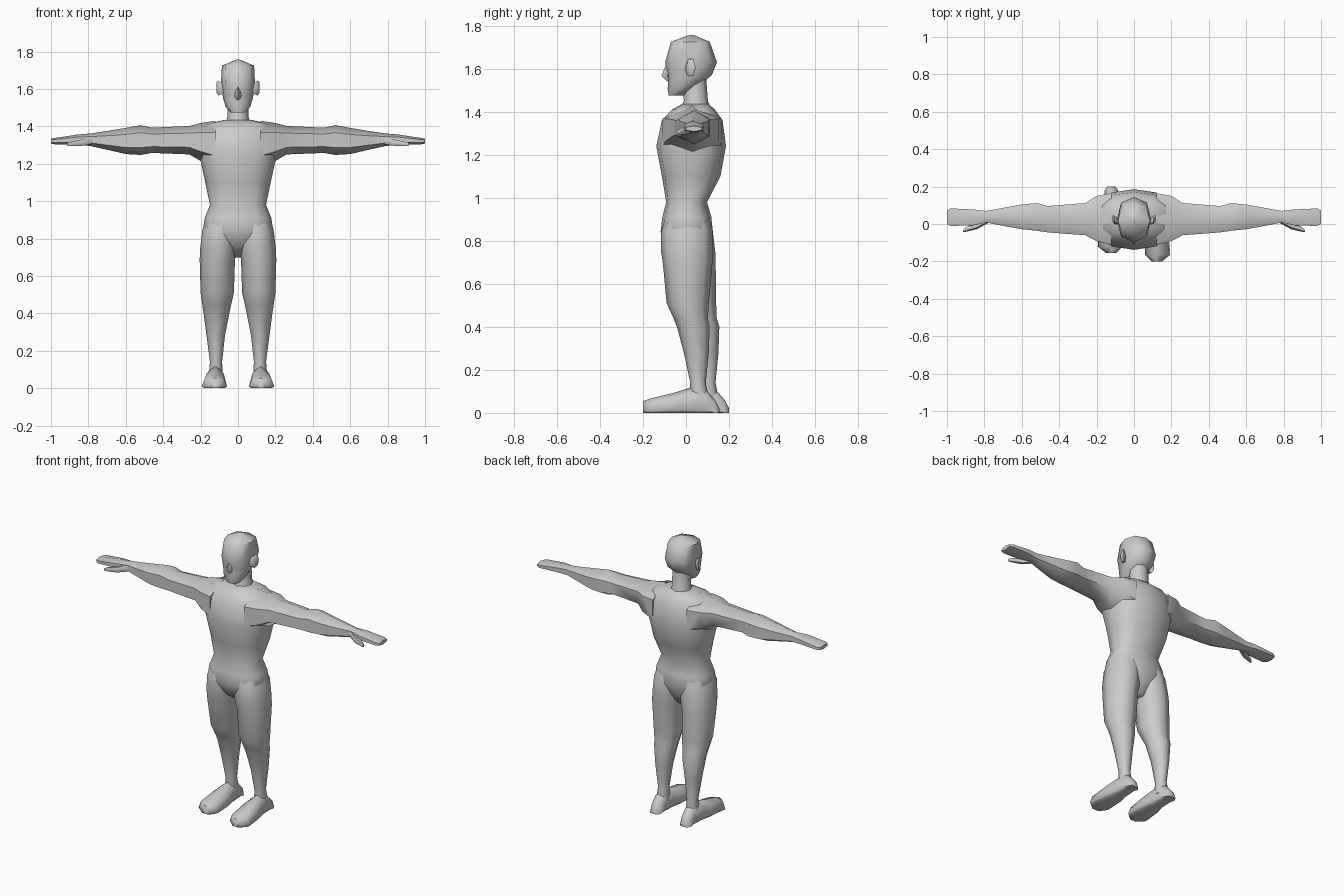
import bpy, bmesh
from math import sin, cos, pi, radians

AXES = {'z': lambda t, a, b: (a, b, t),
        'x': lambda t, a, b: (t, a, b),
        'y': lambda t, a, b: (a, t, b)}


def loft(name, axis, rings, n=8, phase=0.0, power=1.0, side=1, bend=None):
    """Skin of n-sided rings; ring = (t, a min, a max, b min, b max) along the axis."""
    ang = [2 * pi * (i + phase) / n for i in range(n)]

    def unit(vals):
        m = max(abs(v) for v in vals)
        return [(abs(v) / m) ** power * (1 if v > 0 else -1) for v in vals]
    ca, cb = unit([cos(a) for a in ang]), unit([sin(a) for a in ang])
    bm = bmesh.new()
    loops = []
    for t, a0, a1, b0, b1 in rings:
        loop = []
        for u, v in zip(ca, cb):
            x, y, z = AXES[axis](t, (a0 + a1) / 2 + u * (a1 - a0) / 2,
                                 (b0 + b1) / 2 + v * (b1 - b0) / 2)
            if bend:
                y += bend(z)
            loop.append(bm.verts.new((x * side, y, max(z, 0))))
        loops.append(loop)
    for p, q in zip(loops, loops[1:]):
        for i in range(n):
            j = (i + 1) % n
            bm.faces.new((p[i], p[j], q[j], q[i]))
    bm.faces.new(loops[0])
    bm.faces.new(loops[-1])
    bmesh.ops.recalc_face_normals(bm, faces=bm.faces)
    me = bpy.data.meshes.new(name)
    bm.to_mesh(me)
    bm.free()
    ob = bpy.data.objects.new(name, me)
    bpy.context.collection.objects.link(ob)
    bpy.ops.object.select_all(action='DESELECT')
    ob.select_set(True)
    bpy.context.view_layer.objects.active = ob
    bpy.ops.object.shade_smooth_by_angle(angle=radians(58))
    return ob


# Torso from crotch to shoulders
loft("torso", 'z', [
    (0.70, -0.03, 0.03, 0.00, 0.06),
    (0.76, -0.11, 0.11, -0.08, 0.10),
    (0.84, -0.188, 0.188, -0.118, 0.125),
    (0.91, -0.178, 0.178, -0.11, 0.118),
    (0.98, -0.15, 0.15, -0.092, 0.098),
    (1.10, -0.175, 0.175, -0.112, 0.16),
    (1.24, -0.205, 0.205, -0.138, 0.186),
    (1.36, -0.205, 0.205, -0.112, 0.17),
    (1.41, -0.18, 0.18, -0.065, 0.135),
    (1.435, -0.07, 0.07, -0.02, 0.105)], n=12, power=0.8)

# Neck and head
loft("neck", 'z', [
    (1.40, -0.075, 0.075, -0.035, 0.12),
    (1.45, -0.056, 0.056, -0.01, 0.102),
    (1.58, -0.058, 0.058, -0.02, 0.092)])
loft("head", 'z', [
    (1.475, -0.04, 0.04, -0.08, -0.01),
    (1.505, -0.066, 0.066, -0.085, 0.03),
    (1.545, -0.078, 0.078, -0.084, 0.09),
    (1.57, -0.083, 0.083, -0.088, 0.12),
    (1.63, -0.091, 0.091, -0.097, 0.144),
    (1.725, -0.086, 0.086, -0.07, 0.11),
    (1.757, -0.01, 0.01, 0.015, 0.035)], n=8, power=0.8)
loft("nose", 'z', [
    (1.54, -0.012, 0.012, -0.085, -0.06),
    (1.565, -0.018, 0.018, -0.114, -0.06),
    (1.61, -0.01, 0.01, -0.097, -0.06)], n=4)


def stagger(z):
    """The leg on -x is set slightly back."""
    return 0.045 * min(1, max(0, (0.85 - z) / 0.45))


for side in (1, -1):
    bend = stagger if side < 0 else None
    label = "left" if side > 0 else "right"
    loft(label + "_ear", 'x', [
        (0.08, -0.005, 0.025, 1.575, 1.625),
        (0.105, 0.0, 0.045, 1.565, 1.645),
        (0.115, 0.015, 0.045, 1.58, 1.635)], n=6, side=side)
    # Arm with flared shoulder, elbow and flat hand
    loft(label + "_arm", 'x', [
        (0.12, -0.11, 0.165, 1.18, 1.43),
        (0.20, -0.092, 0.15, 1.215, 1.418),
        (0.26, -0.06, 0.112, 1.25, 1.402),
        (0.46, -0.045, 0.096, 1.258, 1.393),
        (0.52, -0.036, 0.112, 1.247, 1.406),
        (0.60, -0.028, 0.104, 1.252, 1.392),
        (0.70, -0.01, 0.086, 1.275, 1.375),
        (0.79, 0.008, 0.07, 1.295, 1.362),
        (0.86, -0.008, 0.078, 1.302, 1.356),
        (0.98, -0.01, 0.083, 1.304, 1.338),
        (1.00, 0.0, 0.072, 1.308, 1.334)], n=6, phase=0.5, side=side)
    loft(label + "_thumb", 'x', [
        (0.78, 0.005, 0.045, 1.305, 1.345),
        (0.84, -0.028, 0.01, 1.295, 1.328),
        (0.90, -0.042, -0.018, 1.294, 1.316),
        (0.915, -0.044, -0.034, 1.297, 1.31)], n=6, side=side)
    # Leg
    loft(label + "_leg", 'z', [
        (0.94, 0.02, 0.155, -0.08, 0.09),
        (0.85, 0.0, 0.190, -0.115, 0.124),
        (0.75, 0.002, 0.202, -0.116, 0.126),
        (0.69, 0.016, 0.205, -0.107, 0.122),
        (0.51, 0.022, 0.20, -0.09, 0.106),
        (0.44, 0.038, 0.19, -0.058, 0.102),
        (0.40, 0.046, 0.184, -0.042, 0.11),
        (0.28, 0.07, 0.168, -0.01, 0.106),
        (0.14, 0.085, 0.15, 0.02, 0.092),
        (0.05, 0.08, 0.158, 0.015, 0.11)], side=side, bend=bend)
    # Foot, flat underneath
    foot = loft(label + "_foot", 'y', [
        (-0.20, 0.095, 0.15, -0.03, 0.055),
        (-0.165, 0.058, 0.194, -0.05, 0.067),
        (-0.05, 0.06, 0.184, -0.07, 0.095),
        (0.02, 0.076, 0.166, -0.09, 0.118),
        (0.09, 0.082, 0.16, -0.09, 0.112),
        (0.135, 0.085, 0.157, -0.06, 0.06),
        (0.155, 0.10, 0.145, -0.02, 0.022)], n=8, power=0.8, side=side)
    foot.location.y = 0.045 if side < 0 else 0
